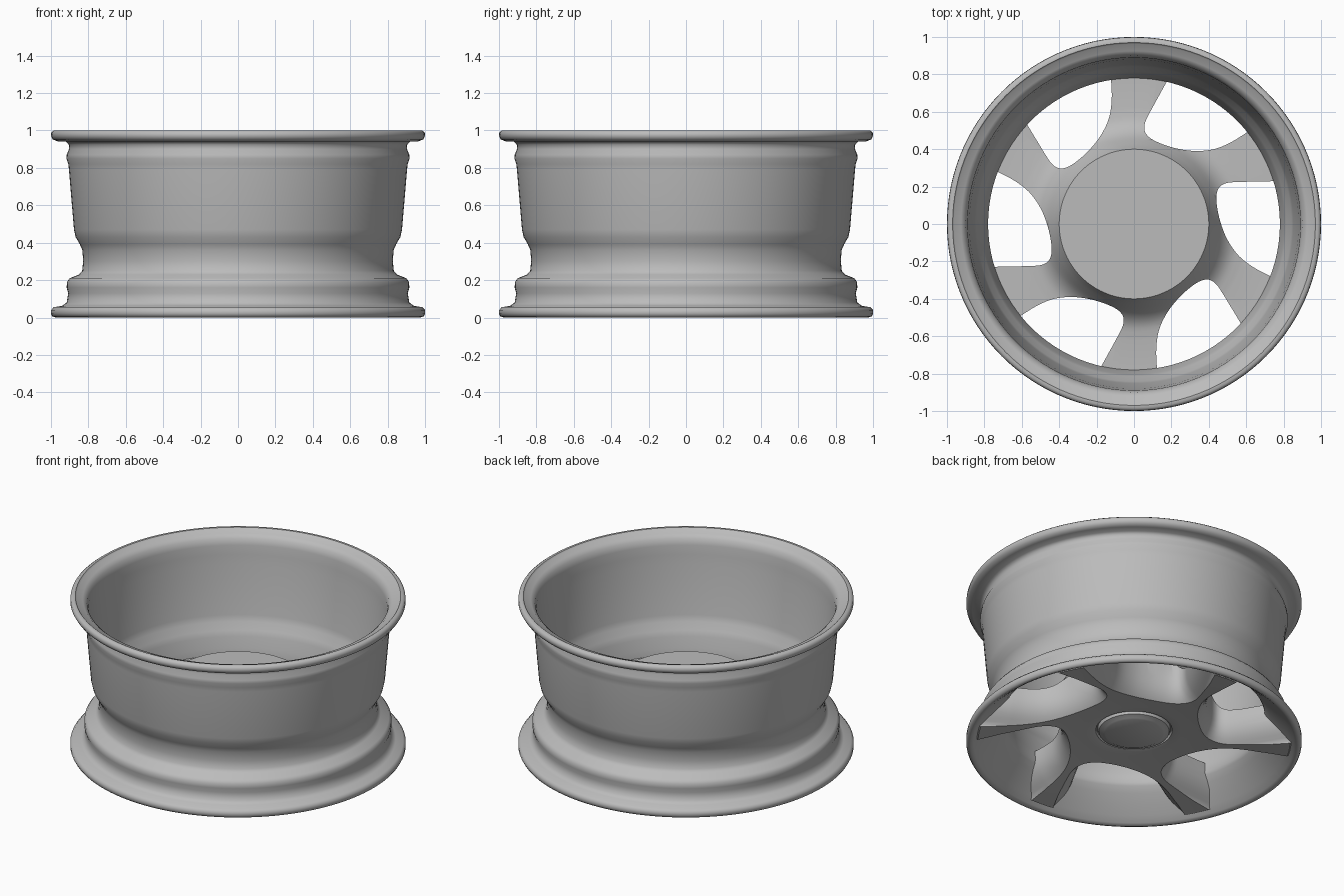
import bpy, bmesh, math
from mathutils import Vector, Matrix

cube = bpy.data.objects.get("Cube")
if cube:
    bpy.data.objects.remove(cube)

metal = bpy.data.materials.new("grey_metal")
metal.use_nodes = True
metal.diffuse_color = (0.5, 0.5, 0.5, 1)
metal.node_tree.nodes["Principled BSDF"].inputs["Base Color"].default_value = (0.5, 0.5, 0.5, 1)

SEGMENTS = 120


def make_object(name, bm):
    bmesh.ops.recalc_face_normals(bm, faces=bm.faces[:])
    mesh = bpy.data.meshes.new(name)
    bm.to_mesh(mesh)
    bm.free()
    mesh.materials.append(metal)
    obj = bpy.data.objects.new(name, mesh)
    bpy.context.collection.objects.link(obj)
    return obj


def bridge(bm, rings):
    for a, b in zip(rings, rings[1:]):
        n = len(a)
        for i in range(n):
            j = (i + 1) % n
            bm.faces.new((a[i], a[j], b[j], b[i]))


def lathe(name, profile, closed):
    """Revolve (radius, height) points about z; open ends get caps."""
    bm = bmesh.new()
    rings = []
    for r, z in profile:
        rings.append([bm.verts.new((r * math.cos(t), r * math.sin(t), z))
                      for t in (math.tau * i / SEGMENTS for i in range(SEGMENTS))])
    bridge(bm, rings + rings[:1] if closed else rings)
    if not closed:
        bm.faces.new(rings[0])
        bm.faces.new(rings[-1])
    return make_object(name, bm)


def smooth(points, steps=4):
    """Catmull-Rom curve through an open list of 2D points."""
    p = [Vector(q) for q in points]
    p = [2 * p[0] - p[1]] + p + [2 * p[-1] - p[-2]]
    out = []
    for a, b, c, d in zip(p, p[1:], p[2:], p[3:]):
        for k in range(steps):
            t = k / steps
            out.append(0.5 * (2 * b + (c - a) * t + (2 * a - 5 * b + 4 * c - d) * t ** 2
                              + (3 * b - a - 3 * c + d) * t ** 3))
    return out + [p[-2]]


def shade(obj, degrees):
    bpy.ops.object.select_all(action='DESELECT')
    obj.select_set(True)
    bpy.context.view_layer.objects.active = obj
    bpy.ops.object.shade_smooth_by_angle(angle=math.radians(degrees))


# Barrel: outside from the lower lip to the upper lip, then back down the inside
outside = [(.975, 0), (.993, .006), (1, .02), (1, .04), (.985, .055), (.94, .063), (.916, .08),
           (.908, .13), (.916, .16), (.915, .19), (.9, .21), (.85, .23), (.833, .25), (.828, .3),
           (.832, .36), (.845, .39), (.868, .43), (.877, .47), (.904, .79), (.907, .82),
           (.917, .85), (.916, .87), (.904, .9), (.905, .925), (.92, .94), (.965, .942),
           (.99, .952), (1, .97), (.998, .99), (.985, 1)]
inside = [(.97, 1), (.962, .99), (.925, .982), (.9, .96), (.89, .92), (.888, .86), (.88, .8),
          (.852, .48), (.842, .44), (.815, .395), (.803, .36), (.79, .29), (.78, .25), (.78, .19),
          (.79, .172), (.82, .138), (.87, .088), (.92, .042), (.955, .012)]
barrel = lathe("barrel", outside + inside, True)
shade(barrel, 50)

# Centre: solid disc with a raised mounting pad behind and a shallow cap in front
front = [(.17, .075), (.18, .08), (.21, .09), (.216, .112), (.222, .112), (.228, .098)]
front += [tuple(p) for p in smooth([(.25, .093), (.4, .082), (.6, .06), (.78, .038), (.93, .022)])]
back = [(.945, .035), (.8, .19), (.79, .25)]
back += [tuple(p) for p in smooth([(.62, .25), (.54, .265), (.48, .31), (.43, .39), (.4, .45)])]
spokes = lathe("spokes_and_hub", front + back, False)

# Window cutter: rounded outline that flares towards the front to round the spokes
edge = smooth([(.56, .225), (.5, .22), (.46, .2), (.442, .16), (.443, .1), (.462, .01),
               (.5, -.085), (.56, -.17), (.64, -.232), (.73, -.28)])
outline = [Vector((1.08, .235)), Vector((.8, .23))] + edge + [Vector((.85, -.35)), Vector((1.06, -.47))]
normals = []
for i, p in enumerate(outline):
    d = outline[min(i + 1, len(outline) - 1)] - outline[max(i - 1, 0)]
    normals.append(Vector((d.y, -d.x)).normalized())
middle = Vector((.7, 0))
normals = [n if n.dot(p - middle) > 0 else -n for n, p in zip(normals, outline)]

levels = [(.6, 0), (.22, 0), (.18, .004), (.145, .014), (.115, .029),
          (.09, .047), (.07, .066), (.052, .085), (.035, .102), (-.05, .125)]
cut = bmesh.new()
for k in range(6):
    turn = Matrix.Rotation(math.tau * k / 6, 3, 'Z')
    rings = []
    for z, grow in levels:
        rings.append([cut.verts.new(turn @ (p + n * grow).to_3d() + Vector((0, 0, z)))
                      for p, n in zip(outline, normals)])
    bridge(cut, rings)
    cut.faces.new(rings[0])
    cut.faces.new(rings[-1])
cutter = make_object("window_cutter", cut)
cutter.hide_render = True

mod = spokes.modifiers.new("windows", 'BOOLEAN')
mod.operation = 'DIFFERENCE'
mod.solver = 'EXACT'
mod.use_self = True
mod.object = cutter
bpy.context.view_layer.objects.active = spokes
bpy.ops.object.modifier_apply(modifier=mod.name)
bpy.data.objects.remove(cutter)
shade(spokes, 40)
